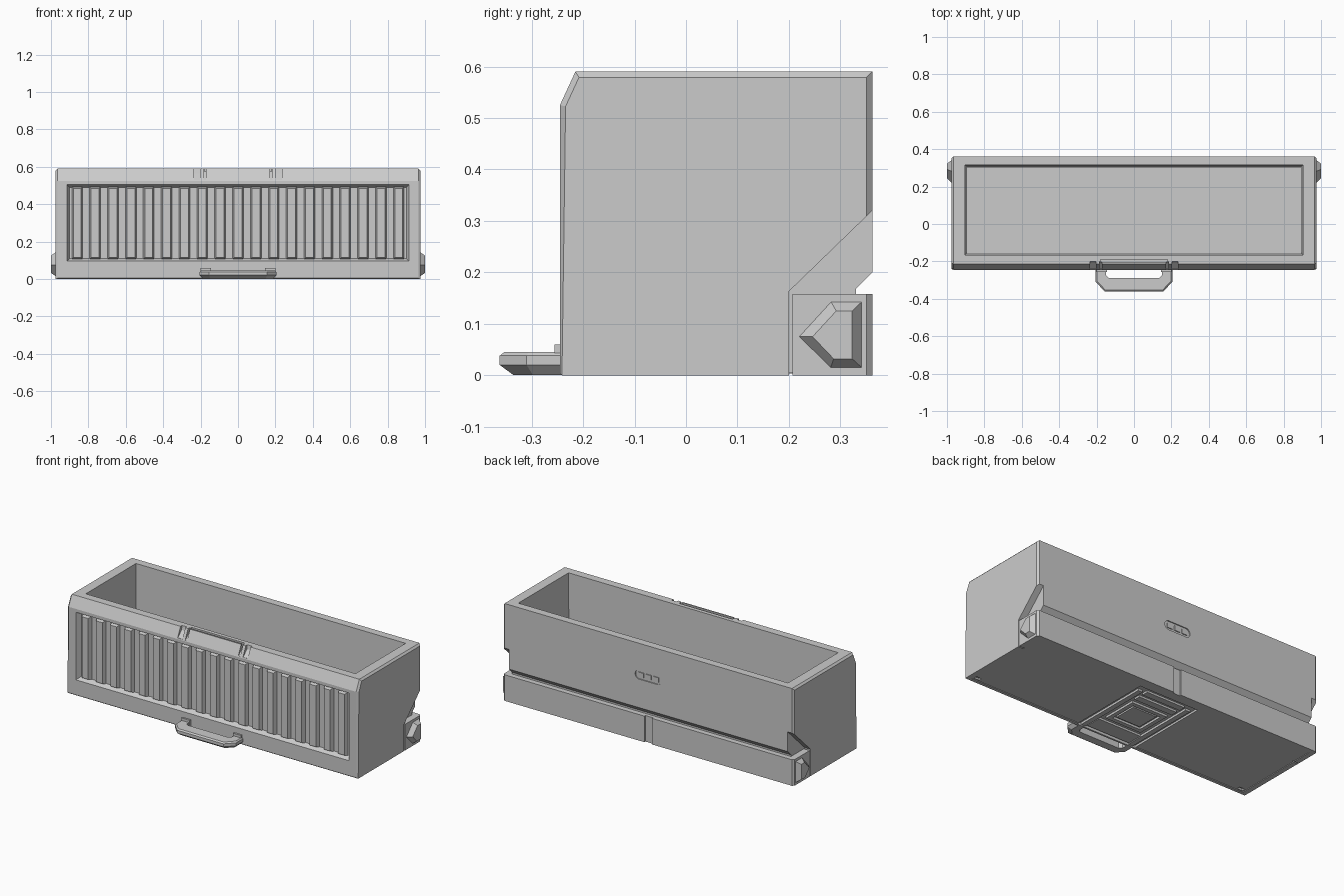
import bpy, bmesh, math

if "Cube" in bpy.data.objects:
    bpy.data.objects.remove(bpy.data.objects["Cube"])

grey = bpy.data.materials.new("light grey plastic")
grey.diffuse_color = (0.6, 0.6, 0.6, 1)
grey.use_nodes = True
grey.node_tree.nodes["Principled BSDF"].inputs["Base Color"].default_value = grey.diffuse_color


def loft(bm, rings):
    """Closed solid skinned through rings of 3D points."""
    vs = [[bm.verts.new(p) for p in r] for r in rings]
    n = len(vs[0])
    faces = [bm.faces.new(vs[0][::-1]), bm.faces.new(vs[-1])]
    for a, b in zip(vs, vs[1:]):
        for i in range(n):
            j = (i + 1) % n
            faces.append(bm.faces.new((a[i], a[j], b[j], b[i])))
    bmesh.ops.recalc_face_normals(bm, faces=faces)
    return faces


def make(name, *solids):
    bm = bmesh.new()
    for rings in solids:
        loft(bm, rings)
    me = bpy.data.meshes.new(name)
    bm.to_mesh(me)
    bm.free()
    me.materials.append(grey)
    ob = bpy.data.objects.new(name, me)
    bpy.context.collection.objects.link(ob)
    return ob


def rect_xy(x0, x1, y0, y1, z):
    return [(x0, y0, z), (x1, y0, z), (x1, y1, z), (x0, y1, z)]


def rect_xz(x0, x1, z0, z1, y):
    return [(x0, y, z0), (x1, y, z0), (x1, y, z1), (x0, y, z1)]


def box(x0, x1, y0, y1, z0, z1):
    return [rect_xy(x0, x1, y0, y1, z0), rect_xy(x0, x1, y0, y1, z1)]


def prism(profile, x0, x1):
    """Extrude a (y, z) profile along x."""
    return [[(x, y, z) for y, z in profile] for x in (x0, x1)]


def mirror(rings):
    return [[(-x, y, z) for x, y, z in r] for r in rings]


def cut(target, *solids):
    for rings in solids:
        c = make("cutter", rings)
        c.hide_render = True
        m = target.modifiers.new("cut", 'BOOLEAN')
        m.operation, m.solver, m.object = 'DIFFERENCE', 'EXACT', c
        bpy.context.view_layer.objects.active = target
        bpy.ops.object.modifier_apply(modifier=m.name)
        bpy.data.objects.remove(c)


# bin body: sloped front lip, chamfered end edges
side = [(-0.245, 0.004), (-0.241, 0), (0.362, 0), (0.362, 0.59), (-0.215, 0.59), (-0.245, 0.525)]
body = make("bin_body", prism(side, -0.975, 0.975))
bm = bmesh.new()
bm.from_mesh(body.data)
ends = [e for e in bm.edges if abs(e.verts[0].co.x - e.verts[1].co.x) < 1e-4
        and max(v.co.z for v in e.verts) > 0.01]
bmesh.ops.bevel(bm, geom=ends, offset=0.011, segments=1, affect='EDGES')
bm.to_mesh(body.data)
bm.free()

# tapered interior
cut(body, [rect_xy(-0.892, 0.892, -0.154, 0.302, 0.03),
           rect_xy(-0.905, 0.905, -0.167, 0.315, 0.62)])

# recessed front panel with bevelled border
cut(body, [rect_xz(-0.925, 0.925, 0.085, 0.515, -0.265),
           rect_xz(-0.9, 0.9, 0.11, 0.49, -0.215)])

# groove along the back, vertical channel and pill-shaped recess
cut(body, prism([(0.40, 0.158), (0.33, 0.158), (0.33, 0.168), (0.40, 0.238)], -1.1, 1.1))
cut(body, box(-0.025, 0.025, 0.352, 0.40, -0.05, 0.17))
pill = []
for k in range(16):
    a = 2 * math.pi * (k + 0.5) / 16
    pill.append((math.copysign(0.06, math.cos(a)) + 0.028 * math.cos(a), 0.40 + 0.028 * math.sin(a)))
cut(body, [[(x, y, z) for x, z in pill] for y in (0.356, 0.40)])
make("back_pill_inlay", *[box(x - 0.018, x + 0.018, 0.354, 0.361, 0.386, 0.414)
                          for x in (-0.05, 0, 0.05)])

# diagonal side recesses and the gap in front of the lug block
recess = prism([(0.2, -0.1), (0.2, 0.163), (0.42, 0.376), (0.42, 0.158),
                (0.207, 0.158), (0.207, -0.1)], 0.935, 1.1)
cut(body, recess, mirror(recess))

# catch notches and slot in the front lip
notch = [(-0.3, 0.53), (-0.24, 0.53), (-0.205, 0.565), (-0.195, 0.62), (-0.3, 0.62)]
for a, b in ((0.203, 0.235), (0.172, 0.184)):
    n = prism(notch, a, b)
    cut(body, n, mirror(n))
cut(body, box(-0.178, 0.178, -0.207, -0.19, 0.575, 0.62))

# underside: shallow panel, corner slots and slider pocket
cut(body, box(-0.945, 0.945, -0.222, 0.335, -0.05, 0.004))
slot = box(0.90, 0.935, -0.215, -0.195, -0.05, 0.015)
cut(body, slot, mirror(slot))
cut(body, box(-0.2, 0.2, -0.23, 0.29, -0.05, 0.016))


def frame(cx, cy, hx, hy, w, z0, z1):
    """Four bars around a rectangle."""
    return [box(cx - hx, cx + hx, cy - hy, cy - hy + w, z0, z1),
            box(cx - hx, cx + hx, cy + hy - w, cy + hy, z0, z1),
            box(cx - hx, cx - hx + w, cy - hy + w, cy + hy - w, z0, z1),
            box(cx + hx - w, cx + hx, cy - hy + w, cy + hy - w, z0, z1)]


# slider mechanism in the pocket
make("slider_frame", *frame(0, 0.02, 0.12, 0.11, 0.025, 0.003, 0.02))
make("slider_block", box(-0.08, 0.08, -0.05, 0.09, 0.007, 0.02))
rail = box(0.15, 0.18, -0.225, 0.25, 0.003, 0.02)
make("slider_rails", rail, mirror(rail))
make("slider_crossbars", box(-0.13, 0.13, 0.16, 0.20, 0.004, 0.02),
     box(-0.13, 0.13, 0.225, 0.265, 0.004, 0.02),
     box(-0.145, 0.145, -0.215, -0.12, 0.004, 0.02))

# vertical ribs in the front panel
ribs = []
for i in range(19):
    x = (i - 9) * 0.0955
    ribs.append([rect_xz(x - 0.031, x + 0.031, 0.105, 0.495, -0.21),
                 rect_xz(x - 0.021, x + 0.021, 0.115, 0.485, -0.238)])
make("front_ribs", *ribs)

# pointed side lugs
base = [(0.215, 0.075), (0.28, 0.146), (0.345, 0.146), (0.345, 0.012), (0.28, 0.012)]
tip = [(0.246, 0.075), (0.292, 0.125), (0.323, 0.125), (0.323, 0.032), (0.287, 0.032)]
lug = [[(0.97, y, z) for y, z in base], [(1.0, y, z) for y, z in tip]]
make("side_lug_right", lug)
make("side_lug_left", mirror(lug))

# pull handle swept around its outline (outer and inner path points)
outer = [(0.205, -0.235), (0.205, -0.31), (0.155, -0.362)]
inner = [(0.15, -0.235), (0.15, -0.275), (0.135, -0.288)]
outer += [(-x, y) for x, y in reversed(outer)]
inner += [(-x, y) for x, y in reversed(inner)]
section = [(1, 0.001), (0.35, 0.001), (0, 0.02), (0, 0.038), (0.12, 0.045), (1, 0.045)]
make("handle", [[(o[0] + (i[0] - o[0]) * t, o[1] + (i[1] - o[1]) * t, z) for t, z in section]
                for o, i in zip(outer, inner)])

# raised stops at the handle ends
stop = box(0.145, 0.2, -0.256, -0.24, 0.02, 0.06)
make("handle_stops", stop, mirror(stop))
